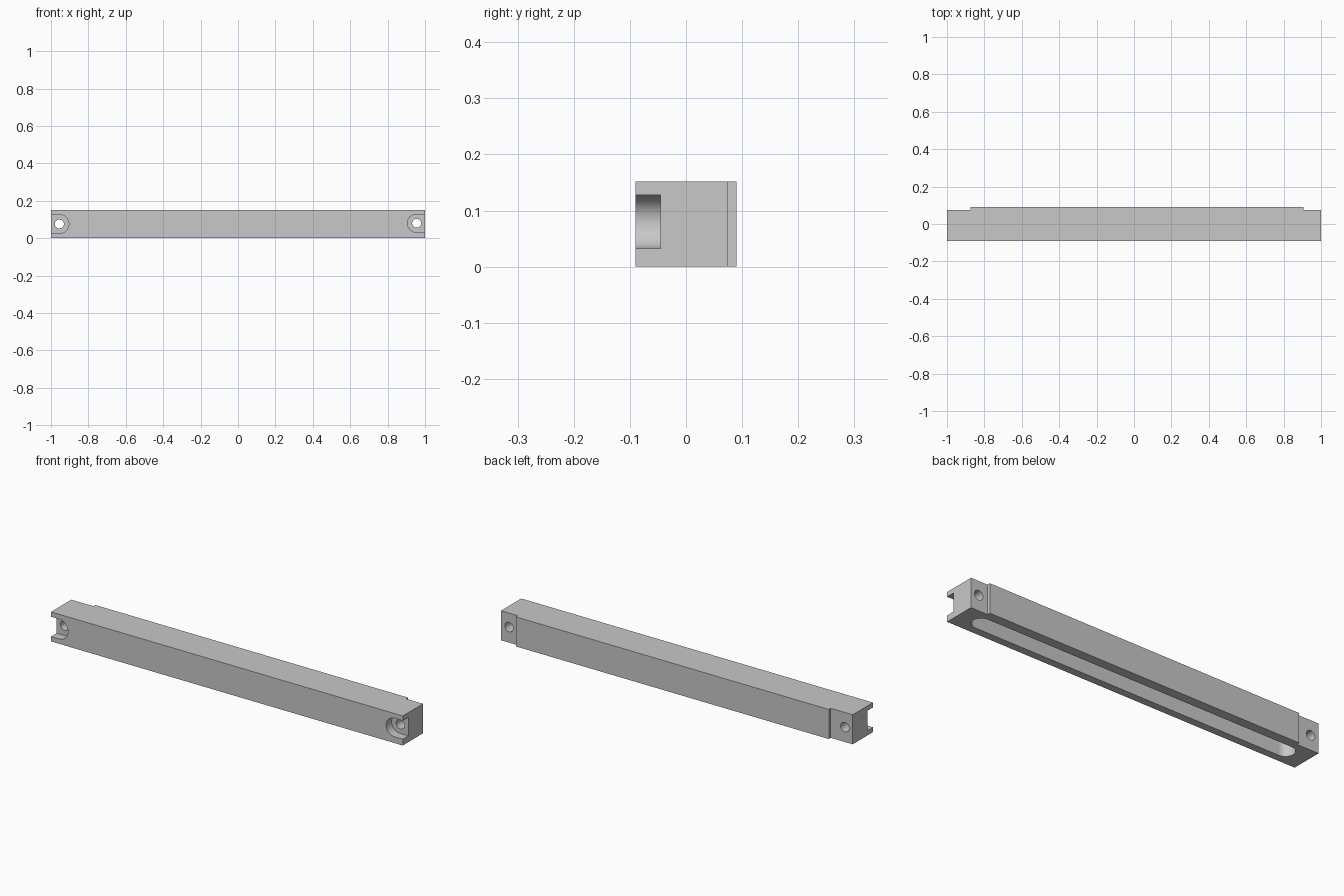
import bpy
import bmesh
from math import pi, cos, sin, radians

cube = bpy.data.objects.get("Cube")
if cube:
    bpy.data.objects.remove(cube, do_unlink=True)

HEIGHT, FRONT, BACK, STEP = 0.152, -0.09, 0.09, 0.074

grey = bpy.data.materials.new("plain grey")
grey.use_nodes = True
grey.diffuse_color = (0.58, 0.58, 0.58, 1)
grey.node_tree.nodes["Principled BSDF"].inputs["Base Color"].default_value = grey.diffuse_color


def prism(name, outline, axis, start, end):
    """Extrude a flat outline along Y (outline in x, z) or Z (outline in x, y)."""
    place = (lambda u, v, w: (u, w, v)) if axis == "Y" else (lambda u, v, w: (u, v, w))
    bm = bmesh.new()
    face = bm.faces.new([bm.verts.new(place(u, v, start)) for u, v in outline])
    grown = bmesh.ops.extrude_face_region(bm, geom=[face])["geom"]
    bmesh.ops.translate(bm, vec=place(0, 0, end - start),
                        verts=[g for g in grown if isinstance(g, bmesh.types.BMVert)])
    bmesh.ops.recalc_face_normals(bm, faces=bm.faces)
    mesh = bpy.data.meshes.new(name)
    bm.to_mesh(mesh)
    bm.free()
    mesh.materials.append(grey)
    obj = bpy.data.objects.new(name, mesh)
    bpy.context.collection.objects.link(obj)
    return obj


def stadium(x0, x1, v, r, n=24):
    """Outline with a half circle at each end; a full circle when x0 == x1."""
    ends = []
    for x, turn in ((x1, -pi / 2), (x0, pi / 2)):
        count = n + 1 if x0 != x1 else n
        ends += [(x + r * cos(turn + pi * i / n), v + r * sin(turn + pi * i / n))
                 for i in range(count)]
    return ends


def cut(body, cutter):
    cutter.hide_render = True
    mod = body.modifiers.new("cut", "BOOLEAN")
    mod.operation, mod.solver, mod.object = "DIFFERENCE", "EXACT", cutter
    bpy.context.view_layer.objects.active = body
    bpy.ops.object.modifier_apply(modifier=mod.name)
    bpy.data.objects.remove(cutter, do_unlink=True)


# Bar with a shallow step at each end of the back
handle_bar = prism("handle_bar", [
    (-1, FRONT), (1, FRONT), (1, STEP), (0.905, STEP), (0.905, BACK),
    (-0.875, BACK), (-0.875, STEP), (-1, STEP)], "Z", 0, HEIGHT)

# Long round-ended pocket in the underside
cut(handle_bar, prism("pocket_cutter", stadium(-0.875, 0.875, -0.005, 0.046), "Z", -0.05, 0.118))

# Open-ended screw recesses and through holes
for side, x, z, r in ((-1, 0.955, 0.076, 0.051), (1, 0.953, 0.08, 0.0475)):
    x0, x1 = sorted((side * x, side * 1.2))
    cut(handle_bar, prism("recess_cutter", stadium(x0, x1, z, r), "Y", -0.2, -0.045))
    cut(handle_bar, prism("hole_cutter", stadium(side * 0.955, side * 0.955, z, 0.024), "Y", -0.2, 0.2))

bpy.ops.object.select_all(action="DESELECT")
handle_bar.select_set(True)
bpy.context.view_layer.objects.active = handle_bar
bpy.ops.object.shade_smooth_by_angle(angle=radians(30))
